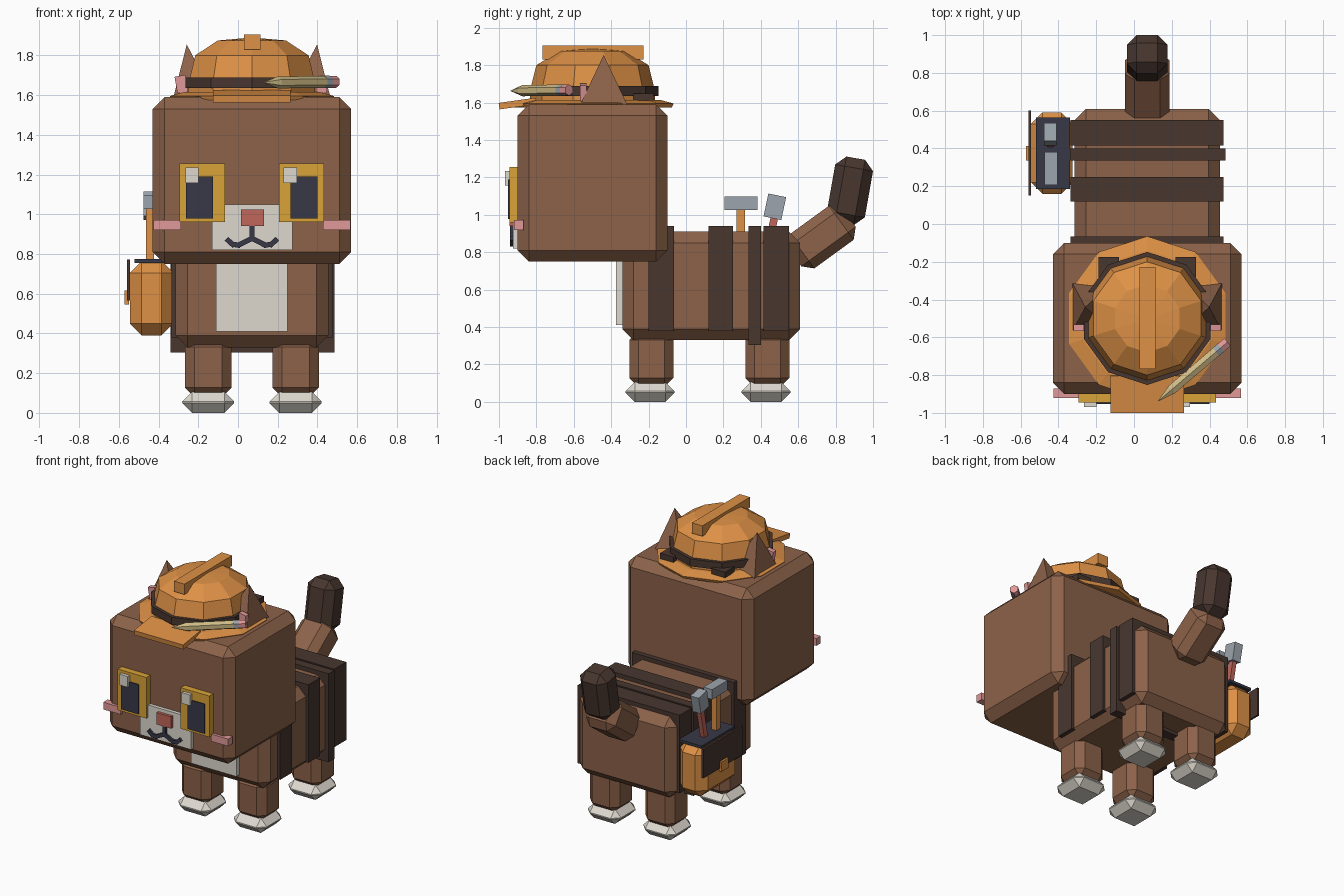
import bpy, bmesh, math
from mathutils import Matrix, Vector

if "Cube" in bpy.data.objects:
    bpy.data.objects.remove(bpy.data.objects["Cube"])

CX = 0.07  # symmetry line of the animal


def colour(name, r, g, b):
    m = bpy.data.materials.new(name)
    lin = [((c / 255 + 0.055) / 1.055) ** 2.4 for c in (r, g, b)]
    m.diffuse_color = (*lin, 1)
    m.use_nodes = True
    m.node_tree.nodes["Principled BSDF"].inputs["Base Color"].default_value = m.diffuse_color
    return m


BROWN = colour("brown fur", 140, 98, 73)
DARK = colour("dark brown", 72, 54, 47)
ORANGE = colour("orange", 222, 145, 70)
WHITE = colour("off white", 222, 217, 207)
YELLOW = colour("eye yellow", 218, 164, 56)
NAVY = colour("dark navy", 55, 56, 70)
PINK = colour("pink", 225, 152, 152)
RED = colour("nose red", 192, 102, 90)
GREY = colour("steel grey", 156, 165, 173)
WOOD = colour("pencil tan", 208, 188, 134)


def finish(name, bm, mat):
    bmesh.ops.recalc_face_normals(bm, faces=bm.faces)
    me = bpy.data.meshes.new(name)
    bm.to_mesh(me)
    bm.free()
    me.materials.append(mat)
    ob = bpy.data.objects.new(name, me)
    bpy.context.collection.objects.link(ob)
    return ob


def block(name, mat, centre, size, bevel=0, rot=(0, 0, 0)):
    """Box with chamfered edges, rotated about its centre (degrees)."""
    bm = bmesh.new()
    bmesh.ops.create_cube(bm, size=1)
    bmesh.ops.scale(bm, vec=size, verts=bm.verts)
    if bevel:
        bmesh.ops.bevel(bm, geom=bm.edges[:], offset=bevel, segments=1,
                        affect='EDGES', profile=0.5)
    m = Matrix.Translation(centre)
    for a, axis in zip(rot, "XYZ"):
        m = m @ Matrix.Rotation(math.radians(a), 4, axis)
    bm.transform(m)
    return finish(name, bm, mat)


def box(name, mat, x, y, z, bevel=0):
    """Box given by its extents on each axis."""
    r = (x, y, z)
    return block(name, mat, [(a + b) / 2 for a, b in r], [b - a for a, b in r], bevel)


def lathe(name, mat, rings, sides, matrix):
    """Rings of (radius, height) around local z; radius 0 closes to a point."""
    bm = bmesh.new()
    loops = []
    for r, h in rings:
        n = sides if r > 0 else 1
        loops.append([bm.verts.new((r * math.sin(math.tau * i / sides),
                                    -r * math.cos(math.tau * i / sides), h))
                      for i in range(n)])
    for a, b in zip(loops, loops[1:]):
        for i in range(sides):
            j = (i + 1) % sides
            vs = [a[i % len(a)], a[j % len(a)], b[j % len(b)], b[i % len(b)]]
            bm.faces.new(list(dict.fromkeys(vs)))
    for end in (loops[0], loops[-1]):
        if len(end) > 1:
            bm.faces.new(end)
    bm.transform(matrix)
    return finish(name, bm, mat)


# Body, belly patch, stripes and bag strap
box("body", BROWN, (-0.315, 0.455), (-0.34, 0.61), (0.33, 0.91), 0.06)
box("belly_patch", WHITE, (-0.11, 0.25), (-0.375, -0.32), (0.41, 0.80))
for i, y in enumerate([(-0.20, -0.065), (0.12, 0.25), (0.415, 0.55)]):
    box(f"stripe_{i}", DARK, (-0.335, 0.475), y, (0.38, 0.94))
box("bag_strap", DARK, (-0.34, 0.485), (0.335, 0.40), (0.305, 0.94))

# Legs and paws
for side in (-1, 1):
    for row, y in (("front", -0.185), ("back", 0.435)):
        x = CX + side * 0.22
        block(f"{row}_leg", BROWN, (x, y, 0.23), (0.235, 0.235, 0.30), 0.048)
        block(f"{row}_paw", WHITE, (x, y - 0.007, 0.053), (0.262, 0.262, 0.106), 0.049)

# Tail in two bent segments
block("tail_base", BROWN, (CX, 0.725, 0.881), (0.235, 0.36, 0.225), 0.05, (36, 0, 0))
block("tail_tip", DARK, (CX, 0.877, 1.128), (0.215, 0.205, 0.355), 0.052, (-10, 0, 0))

# Head
box("head", BROWN, (-0.43, 0.57), (-0.90, -0.10), (0.75, 1.59), 0.06)

# Face
box("muzzle", WHITE, (-0.13, 0.275), (-0.925, -0.89), (0.82, 1.05))
box("nose", RED, (0.015, 0.13), (-0.945, -0.91), (0.94, 1.025))
box("mouth_line", NAVY, (0.057, 0.083), (-0.94, -0.91), (0.865, 0.945))
for s in (-1, 1):
    for dx, z, length, tilt in ((0.033, 0.862, 0.075, 27), (0.078, 0.846, 0.04, -10),
                                (0.108, 0.858, 0.055, -42)):
        block("mouth_curve", NAVY, (CX + s * dx, -0.925, z),
              (length, 0.03, 0.026), 0, (0, s * tilt, 0))
    ex = CX + s * 0.25
    box("eye", YELLOW, (ex - 0.114, ex + 0.114), (-0.945, -0.89), (0.96, 1.255))
    px = CX + s * 0.263
    box("pupil", NAVY, (px - 0.068, px + 0.068), (-0.953, -0.94), (0.978, 1.19))
    kx = CX + s * 0.427
    box("cheek", PINK, (kx - 0.069, kx + 0.069), (-0.92, -0.87), (0.92, 0.972))
for x in (-0.265, 0.23):
    box("eye_glint", WHITE, (x, x + 0.067), (-0.968, -0.94), (1.157, 1.235))

# Ears: leaning pyramids with a pink inner plate
for s in (-1, 1):
    bm = bmesh.new()
    base = [bm.verts.new((CX + s * x, y, 1.57)) for x, y in
            ((0.40, -0.575), (0.40, -0.305), (0.18, -0.305), (0.18, -0.575))]
    tip = bm.verts.new((CX + s * 0.328, -0.44, 1.855))
    bm.faces.new(base)
    for i in range(4):
        bm.faces.new((base[i], base[(i + 1) % 4], tip))
    finish("ear", bm, BROWN)
    block("inner_ear", PINK, (CX + s * 0.355, -0.55, 1.655), (0.055, 0.035, 0.085),
          0, (0, s * 10, 0))

# Hard hat: brim, dome, band, visor and crest
hat = Matrix.Translation((CX, -0.50, 0))
lathe("hat_brim", ORANGE, [(0.425, 1.575), (0.435, 1.595), (0.36, 1.615)], 10, hat)
lathe("hat_dome", ORANGE, [(0.335, 1.58), (0.335, 1.66), (0.30, 1.80),
                           (0.18, 1.875), (0, 1.89)], 10, hat)
lathe("hat_band", DARK, [(0.352, 1.635), (0.352, 1.688)], 10, hat)
block("hat_visor", ORANGE, (CX, -0.90, 1.595), (0.39, 0.20, 0.035), 0, (8, 0, 0))
box("hat_crest", ORANGE, (0.03, 0.113), (-0.768, -0.228), (1.83, 1.905))
for s in (-1, 1):
    box("hat_clip", DARK, sorted((CX + s * 0.15, CX + s * 0.258)),
        (-0.28, -0.175), (1.61, 1.65))

# Pencil tucked into the hat band
start, end = Vector((0.125, -0.94, 1.663)), Vector((0.495, -0.625, 1.667))
axis = end - start
L = axis.length
along = Matrix.Translation(start) @ axis.to_track_quat('Z', 'Y').to_matrix().to_4x4()
lathe("pencil", WOOD, [(0, 0), (0.03, 0.10), (0.03, L - 0.08)], 6, along)
lathe("pencil_ferrule", GREY, [(0.031, L - 0.08), (0.031, L - 0.045)], 6, along)
lathe("pencil_eraser", PINK, [(0.03, L - 0.045), (0.03, L)], 6, along)

# Tool bag on the side
box("bag", ORANGE, (-0.545, -0.325), (0.16, 0.59), (0.39, 0.765), 0.06)
box("bag_opening", NAVY, (-0.52, -0.34), (0.185, 0.565), (0.755, 0.774))
box("bag_flap", DARK, (-0.558, -0.545), (0.15, 0.60), (0.565, 0.772))
box("bag_clasp", ORANGE, (-0.572, -0.55), (0.335, 0.412), (0.545, 0.615))

# Tools standing in the bag
box("hammer_handle", ORANGE, (-0.462, -0.422), (0.27, 0.315), (0.70, 1.04))
box("hammer_head", GREY, (-0.475, -0.405), (0.207, 0.382), (1.026, 1.097))
block("wrench_handle", RED, (-0.443, 0.448, 0.87), (0.032, 0.04, 0.28), 0, (-12, 0, 0))
block("wrench_head", GREY, (-0.443, 0.475, 1.043), (0.065, 0.097, 0.125), 0, (-12, 0, 0))
